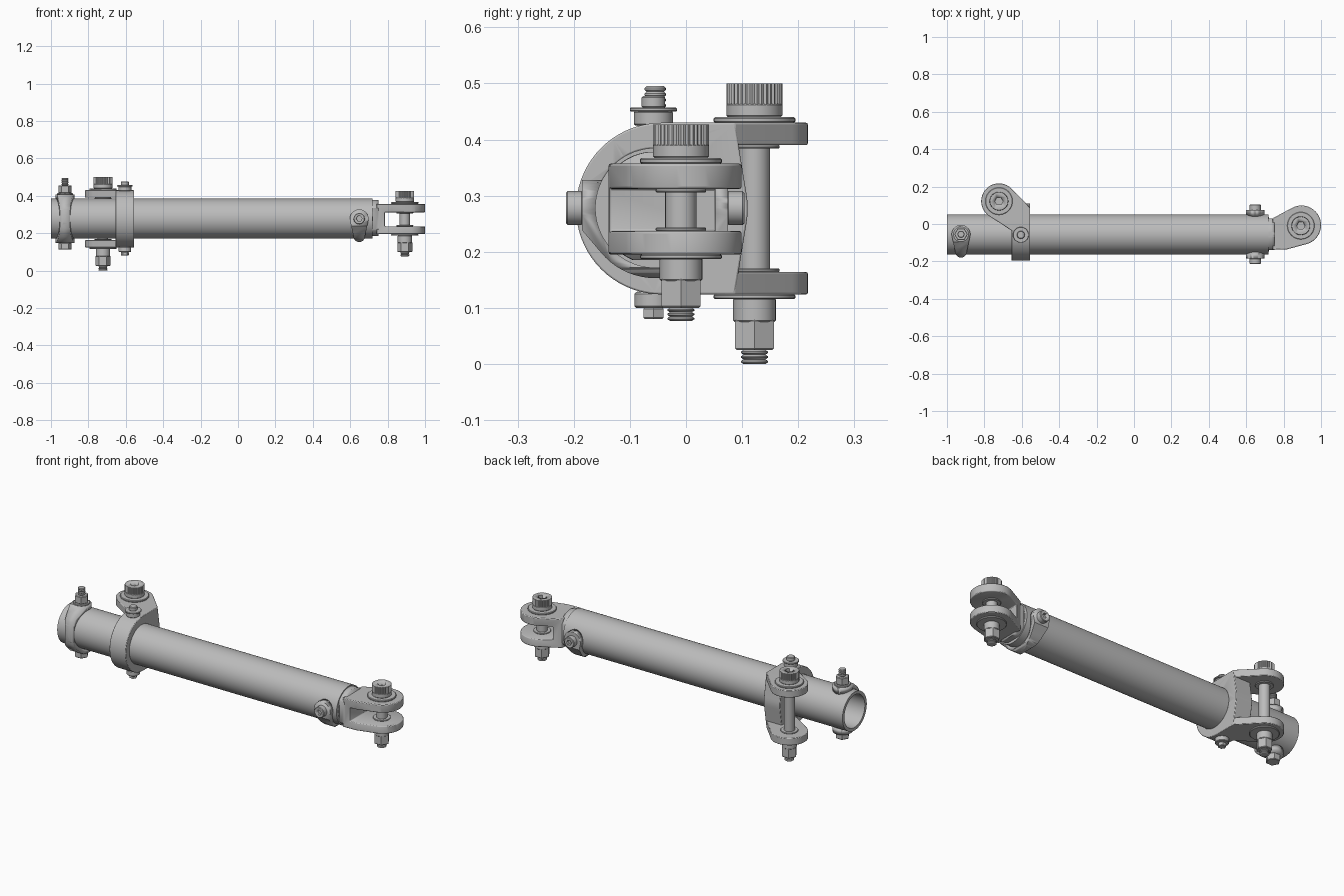
import bpy, bmesh, math
from mathutils import Matrix, Vector
from mathutils.geometry import convex_hull_2d

if "Cube" in bpy.data.objects:
    bpy.data.objects.remove(bpy.data.objects["Cube"], do_unlink=True)

metal = bpy.data.materials.new("grey metal")
metal.use_nodes = True
metal.diffuse_color = (0.5, 0.5, 0.5, 1)
metal.node_tree.nodes["Principled BSDF"].inputs["Base Color"].default_value = (0.5, 0.5, 0.5, 1)

TUBE_Y, TUBE_Z, TUBE_R = -0.055, 0.278, 0.107
ALONG_X = Matrix(((0, 0, 1, 0), (1, 0, 0, 0), (0, 1, 0, 0), (0, 0, 0, 1)))


def finish(name, bm, matrix, smooth=True):
    bmesh.ops.recalc_face_normals(bm, faces=bm.faces[:])
    bm.transform(matrix)
    mesh = bpy.data.meshes.new(name)
    bm.to_mesh(mesh)
    bm.free()
    mesh.materials.append(metal)
    obj = bpy.data.objects.new(name, mesh)
    bpy.context.collection.objects.link(obj)
    if smooth:
        bpy.ops.object.select_all(action='DESELECT')
        obj.select_set(True)
        bpy.context.view_layer.objects.active = obj
        bpy.ops.object.shade_smooth_by_angle(angle=math.radians(32))
    return obj


def circle(x, y, r, n=48):
    return [(x + r * math.cos(2 * math.pi * i / n), y + r * math.sin(2 * math.pi * i / n)) for i in range(n)]


def hull(points):
    return [points[i] for i in convex_hull_2d([Vector(p) for p in points])]


def prism(name, outline, low, high, matrix=Matrix()):
    bm = bmesh.new()
    face = bm.faces.new([bm.verts.new((u, v, low)) for u, v in outline])
    ext = bmesh.ops.extrude_face_region(bm, geom=[face])
    top = [g for g in ext["geom"] if isinstance(g, bmesh.types.BMVert)]
    bmesh.ops.translate(bm, verts=top, vec=(0, 0, high - low))
    return finish(name, bm, matrix)


def lathe(name, profile, matrix=Matrix(), sides=40, closed=False):
    """Turn (radius, height) pairs round the local z axis."""
    bm = bmesh.new()
    rings = [[bm.verts.new((u, v, z)) for u, v in circle(0, 0, r, sides)] for r, z in profile]
    pairs = list(zip(rings, rings[1:]))
    if closed:
        pairs.append((rings[-1], rings[0]))
    else:
        bm.faces.new(rings[0])
        bm.faces.new(rings[-1])
    for a, b in pairs:
        for i in range(sides):
            j = (i + 1) % sides
            bm.faces.new((a[i], a[j], b[j], b[i]))
    return finish(name, bm, matrix)


def boolean(obj, cutter, operation='DIFFERENCE'):
    mod = obj.modifiers.new(operation.lower(), 'BOOLEAN')
    mod.operation, mod.object, mod.solver = operation, cutter, 'EXACT'
    cutter.hide_render = True
    cutter.hide_viewport = True


def bevel(obj, width):
    mod = obj.modifiers.new("edge", 'BEVEL')
    mod.width, mod.segments, mod.angle_limit = width, 2, math.radians(40)


def disc(name, r, low, high, matrix, sides=40):
    c = min(0.003, (high - low) / 4)
    return lathe(name, [(r - c, low), (r, low + c), (r, high - c), (r - c, high)], matrix, sides)


def thread(name, r, low, high, matrix, turns=3):
    step = (high - low) / turns
    profile = []
    for i in range(turns):
        z = low + i * step
        profile += [(r * 0.82, z), (r, z + step * 0.35), (r, z + step * 0.65)]
    lathe(name, profile + [(r * 0.82, high)], matrix, 24)


def socket(obj, r, low, high, matrix):
    boolean(obj, prism("socket_cutter", circle(0, 0, r, 6), low, high, matrix))


# Hollow tube, its axis along x
tube_axis = Matrix.Translation((0, TUBE_Y, TUBE_Z)) @ ALONG_X
lathe("tube", [(TUBE_R, -1), (TUBE_R, 0.72), (0.09, 0.72), (0.09, -1)], tube_axis, 72, True)


def bore(obj):
    boolean(obj, lathe("bore_cutter", [(TUBE_R - 0.001, -1.2), (TUBE_R - 0.001, 1.2)], tube_axis, 72))


# Straps that wrap half the tube between two bosses
def strap(name, matrix):
    outline = hull(circle(0, 0, 0.05) + circle(0, -0.095, 0.03))
    body = prism(name, outline, -0.2, 0.2, matrix)
    side = hull(circle(0, 0, 0.125, 64) + [(y, z) for y in (-0.04, 0.055) for z in (-0.13, 0.13)])
    limit = prism("strap_limit", side, -0.1, 0.1, matrix @ ALONG_X)
    boolean(body, limit, 'INTERSECT')
    bore(body)


end_place = Matrix.Translation((-0.925, TUBE_Y, TUBE_Z))
strap("end_strap", end_place)
disc("end_strap_washer", 0.042, 0.129, 0.137, end_place)
disc("end_strap_nut", 0.036, 0.137, 0.178, end_place, 6)
thread("end_strap_thread", 0.019, 0.178, 0.217, end_place, 4)
disc("end_strap_bolt_head", 0.036, -0.165, -0.129, end_place, 6)

front_place = Matrix.Translation((0.648, TUBE_Y, TUBE_Z)) @ Matrix.Rotation(math.pi / 2, 4, 'X')
strap("fork_strap", front_place)
for side, flip in (("front", 0), ("back", math.pi)):
    place = front_place @ Matrix.Rotation(flip, 4, 'X')
    head = disc("fork_strap_" + side + "_head", 0.03, 0.128, 0.159, place)
    socket(head, 0.015, 0.145, 0.2, place)


# Pin bolts with washers, knurled head, nut and threaded tip
def pin_bolt(name, x, y, plates, head_top, nut_low, tip_low):
    place = Matrix.Translation((x, y, 0))
    low, low_in, high_in, high = plates
    lathe(name + "_pin", [(0.028, low), (0.028, high)], place)
    for part, r, a, b in (("top_washer", 0.073, high, high + 0.01), ("inner_top_washer", 0.045, high_in - 0.006, high_in),
                          ("inner_low_washer", 0.045, low_in, low_in + 0.006), ("low_washer", 0.073, low - 0.008, low)):
        disc(name + "_" + part, r, a, b, place)
    knurl = [(r * math.cos(i * math.pi / 36), r * math.sin(i * math.pi / 36))
             for i in range(72) for r in [0.05 if i % 2 else 0.0475]]
    base = high + 0.01
    disc(name + "_head_base", 0.05, base, base + 0.025, place)
    head = prism(name + "_head", knurl, base + 0.02, head_top, place)
    socket(head, 0.022, head_top - 0.025, head_top + 0.05, place)
    middle = (nut_low + low) / 2
    disc(name + "_nut", 0.04, nut_low, middle + 0.005, place, 6)
    disc(name + "_nut_collar", 0.038, middle, low - 0.006, place)
    thread(name + "_thread", 0.024, tip_low, nut_low, place)


# Fork at the left end
fork_bottom, slot_bottom, slot_top, fork_top = 0.195, 0.237, 0.312, 0.357
FORK_X, FORK_Y = 0.895, -0.006
outline = hull(circle(FORK_X, FORK_Y, 0.105, 64) + [(0.74, -0.138), (0.82, -0.135), (0.74, 0.03)])
fork = prism("fork", outline, fork_bottom, fork_top)
slot = prism("slot_cutter", [(0.785, -0.3), (1.1, -0.3), (1.1, 0.3), (0.785, 0.3)], slot_bottom, slot_top)
boolean(fork, slot)
bevel(fork, 0.004)
neck = prism("fork_neck", [(-0.138, 0.185), (0.03, 0.185), (0.03, 0.378), (-0.138, 0.378)], 0.60, 0.752, ALONG_X)
boolean(neck, lathe("neck_limit", [(0.101, 0.5), (0.101, 0.735), (0.094, 0.9)], tube_axis, 64), 'INTERSECT')
lathe("fork_plug", [(0.092, 0.55), (0.092, 0.722)], tube_axis, 64)
pin_bolt("fork_bolt", FORK_X - 0.003, FORK_Y - 0.003, (fork_bottom, slot_bottom, slot_top, fork_top), 0.427, 0.1, 0.077)

# Clamp round the tube with two side lugs
LUG_X, LUG_Y = -0.722, 0.122
clamp_low, clamp_high = 0.124, 0.43
side = hull(circle(-0.043, 0.277, 0.153, 72) + [(0.087, clamp_low), (0.087, clamp_high)])
clamp = prism("clamp", side, -0.655, -0.555, ALONG_X)
bore(clamp)
bevel(clamp, 0.003)
for name, a, b in (("upper_lug", 0.39, clamp_high), ("lower_lug", clamp_low, 0.164)):
    outline = hull(circle(LUG_X, LUG_Y, 0.095, 64) + [(-0.555, 0.087), (-0.555, -0.02), (-0.655, -0.035)])
    lug = prism(name, outline, a, b)
    bore(lug)
    bevel(lug, 0.003)
pin_bolt("lug_bolt", LUG_X, LUG_Y, (clamp_low, 0.164, 0.39, clamp_high), 0.5, 0.025, 0.0)

# Small bolt through the clamp
small = Matrix.Translation((-0.605, -0.058, 0))
disc("clamp_bolt_boss", 0.035, 0.425, 0.451, small)
disc("clamp_bolt_washer", 0.042, 0.45, 0.457, small)
disc("clamp_bolt_head", 0.021, 0.456, 0.478, small)
disc("clamp_nut_boss", 0.034, 0.1, 0.128, small)
disc("clamp_nut", 0.021, 0.08, 0.101, small, 6)
